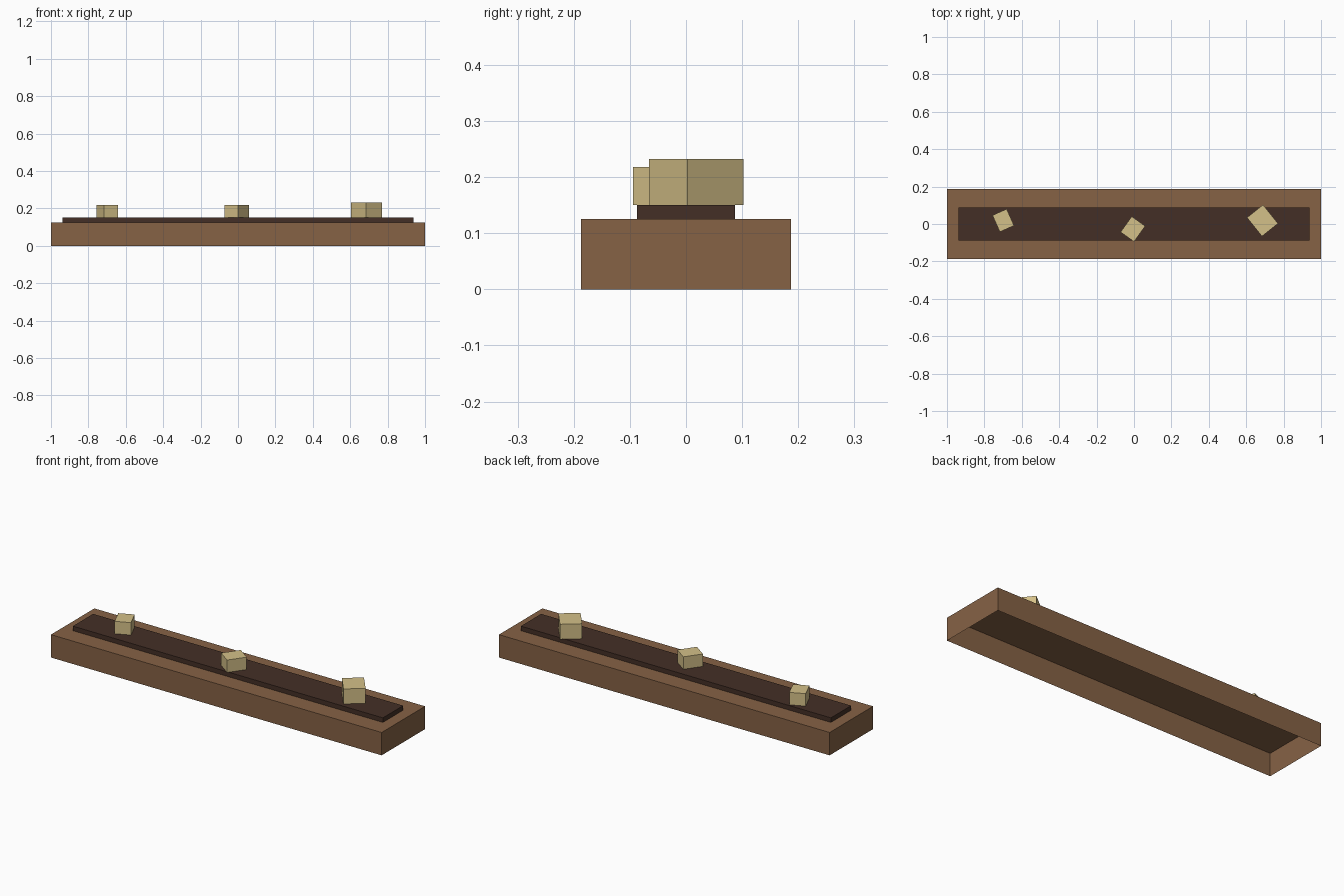
import bpy
import bmesh
from math import radians
from mathutils import Matrix

cube = bpy.data.objects.get("Cube")
if cube:
    bpy.data.objects.remove(cube, do_unlink=True)


def material(name, rgb):
    # Convert display colour (0-255) to linear
    linear = [((c / 255 + 0.055) / 1.055) ** 2.4 for c in rgb]
    mat = bpy.data.materials.new(name)
    mat.use_nodes = True
    mat.diffuse_color = (*linear, 1)
    mat.node_tree.nodes["Principled BSDF"].inputs["Base Color"].default_value = (*linear, 1)
    return mat


def open_block(name, size, x, y, z, mat, turn=0):
    """Block resting at height z, without an underside."""
    bm = bmesh.new()
    bmesh.ops.create_cube(bm, size=1)
    bm.normal_update()
    bottom = [f for f in bm.faces if f.normal.z < -0.5]
    bmesh.ops.delete(bm, geom=bottom, context="FACES_ONLY")
    bm.transform(Matrix.Diagonal((*size, 1)) @ Matrix.Translation((0, 0, 0.5)))
    mesh = bpy.data.meshes.new(name)
    bm.to_mesh(mesh)
    bm.free()
    mesh.materials.append(mat)
    obj = bpy.data.objects.new(name, mesh)
    obj.location = (x, y, z)
    obj.rotation_euler.z = radians(turn)
    bpy.context.collection.objects.link(obj)
    return obj


wood = material("brown wood", (134, 98, 69))
soil = material("dark soil", (68, 47, 38))
straw = material("pale straw", (212, 192, 136))

# Trough and the raised bed on it
open_block("planter_box", (2, 0.375, 0.125), 0, 0, 0, wood)
open_block("soil_bed", (1.875, 0.175, 0.025), 0, 0, 0.125, soil)

# Small turned blocks along the bed
open_block("right_block", (0.083, 0.097, 0.068), -0.699, 0.019, 0.15, straw, 24)
open_block("middle_block", (0.0885, 0.103, 0.068), -0.006, -0.027, 0.15, straw, -35.6)
open_block("left_block", (0.11, 0.128, 0.082), 0.687, 0.0185, 0.15, straw, 38.7)
